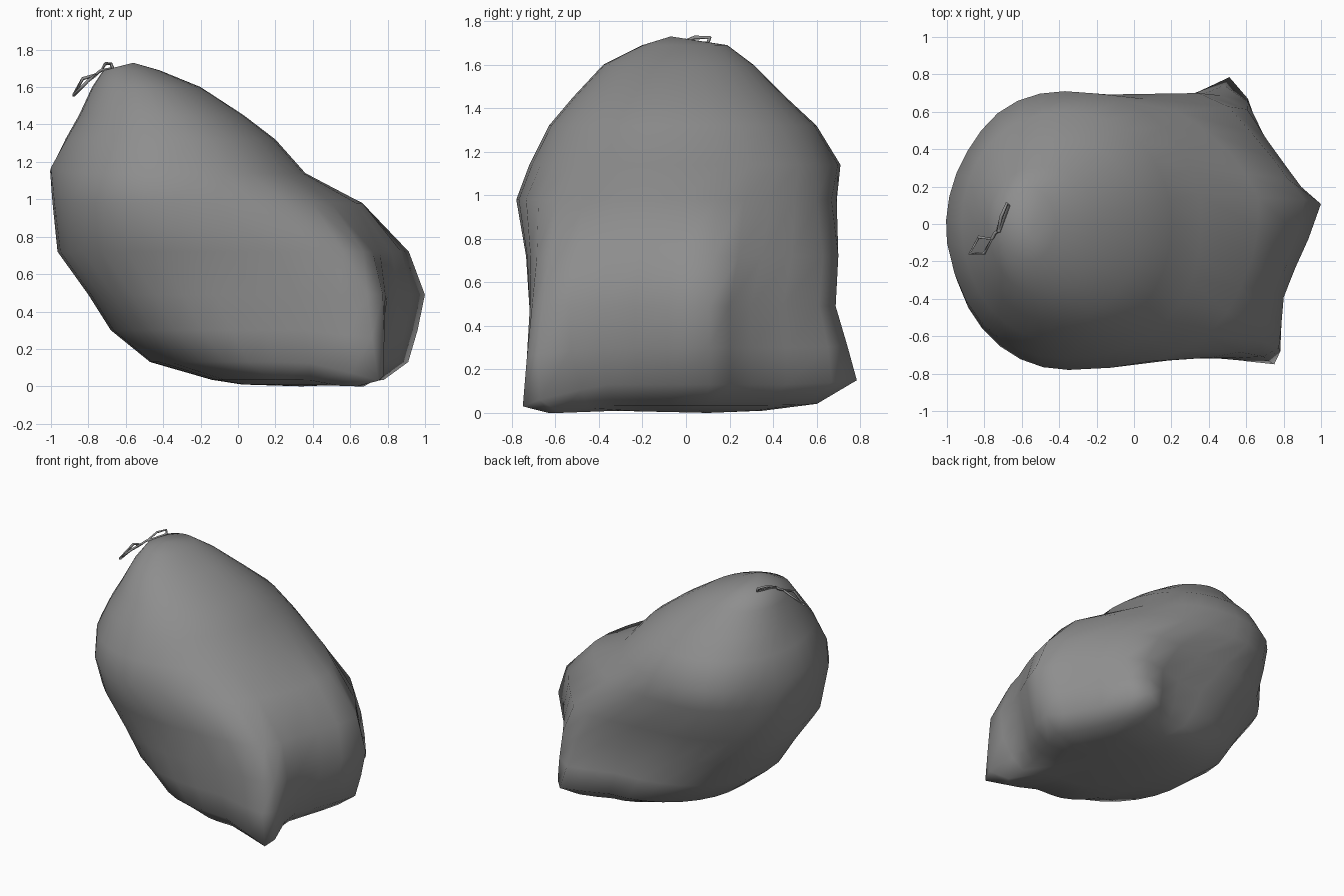
import bpy, bmesh, math
from mathutils import Vector

if "Cube" in bpy.data.objects:
    bpy.data.objects.remove(bpy.data.objects["Cube"])

SIDES = 32  # half of them on the right side

# slices: z, x left, x widest, x right, y front, y back, roundness left, right, cornered share
SLICES = [
    (0.01, 0.02, 0.30, 0.60, -0.35, 0.36, 2.0, 2.2, 0.8),
    (0.035, -0.14, 0.25, 0.78, -0.61, 0.58, 2.0, 2.4, 1.0),
    (0.13, -0.47, 0.20, 0.91, -0.69, 0.72, 2.1, 2.4, 1.0),
    (0.30, -0.68, 0.15, 0.96, -0.71, 0.72, 2.2, 2.4, 1.0),
    (0.49, -0.80, 0.10, 1.00, -0.72, 0.69, 2.3, 2.3, 0.95),
    (0.72, -0.965, -0.05, 0.92, -0.735, 0.72, 2.3, 2.2, 0.6),
    (0.98, -0.99, -0.35, 0.68, -0.78, 0.71, 2.1, 2.1, 0.2),
    (1.14, -1.00, -0.37, 0.36, -0.72, 0.71, 2.1, 2.2, 0),
    (1.32, -0.92, -0.38, 0.20, -0.63, 0.60, 2.1, 2.1, 0),
    (1.45, -0.85, -0.42, 0.03, -0.52, 0.46, 2.1, 2.1, 0),
    (1.60, -0.78, -0.50, -0.20, -0.38, 0.31, 2.0, 2.0, 0),
    (1.69, -0.72, -0.56, -0.42, -0.20, 0.19, 2.0, 2.0, 0),
]
# right half of the cornered plan, front to back, in unit size
PLAN = [(0, -1), (0.25, -1), (0.5, -1), (0.66, -0.99), (0.75, -0.93), (0.76, -0.75),
        (0.77, -0.55), (0.84, -0.33), (0.92, -0.12), (1, 0.15), (0.88, 0.28),
        (0.80, 0.42), (0.68, 0.64), (0.56, 0.89), (0.40, 1.0), (0.2, 0.95), (0, 0.88)]


def spow(v, p):
    return math.copysign(abs(v) ** p, v)


# bag body: lofted slices with caps
bm = bmesh.new()
rings = []
for z, xl, xc, xr, yf, yb, nl, nr, w in SLICES:
    ring = []
    for i in range(SIDES):
        a = 2 * math.pi * i / SIDES - math.pi / 2
        c, s = math.cos(a), math.sin(a)
        n = nr if i <= SIDES // 2 else nl
        u, v = spow(c, 2 / n), spow(s, 2 / n)
        if i <= SIDES // 2:
            pu, pv = PLAN[i]
            u, v = u + (pu - u) * w, v + (pv - v) * w
        elif v > 0:
            v *= 1 - 0.12 * w
        x = xc + u * (xr - xc if u > 0 else xc - xl)
        ring.append(bm.verts.new((x, v * (yb if v > 0 else -yf), z)))
    rings.append(ring)
for r0, r1 in zip(rings, rings[1:]):
    for i in range(SIDES):
        j = (i + 1) % SIDES
        bm.faces.new((r0[i], r0[j], r1[j], r1[i]))
for ring, tip in ((rings[0], (0.34, 0.1, 0)), (rings[-1], (-0.56, -0.07, 1.73))):
    t = bm.verts.new(tip)
    for i in range(SIDES):
        bm.faces.new((ring[i], ring[(i + 1) % SIDES], t))
bmesh.ops.recalc_face_normals(bm, faces=bm.faces)


# pulled corners and dents: drag the nearest surface point, with falloff
def pull(target, radius):
    target = Vector(target)
    near = min(bm.verts, key=lambda v: (v.co - target).length)
    origin, move = near.co.copy(), target - near.co
    for v in bm.verts:
        d = (v.co - origin).length / radius
        if d < 1:
            v.co += move * (1 - d) ** 1.3


pull((0.71, -0.46, 0.13), 0.24)    # dent beside the front corner
pull((0.75, -0.75, 0.03), 0.32)    # front bottom corner
pull((0.51, 0.785, 0.15), 0.30)    # back bottom corner
pull((-1.00, -0.10, 1.17), 0.30)   # leftmost bulge
pull((-0.87, 0.36, 0.96), 0.35)    # dent on the back left
for v in bm.verts:
    v.co.z = max(v.co.z, 0)

mesh = bpy.data.meshes.new("bag_body")
bm.to_mesh(mesh)
bm.free()
mesh.shade_smooth()
bag = bpy.data.objects.new("bag_body", mesh)
bpy.context.collection.objects.link(bag)

dark = bpy.data.materials.new("dark_plastic")
dark.diffuse_color = (0.27, 0.27, 0.27, 1)
dark.use_nodes = True
dark.node_tree.nodes["Principled BSDF"].inputs["Base Color"].default_value = dark.diffuse_color
mesh.materials.append(dark)


# tie: two thin closed loops and a short knot strand
def strand(name, pts, closed):
    cu = bpy.data.curves.new(name, 'CURVE')
    cu.dimensions = '3D'
    cu.bevel_depth = 0.009
    cu.bevel_resolution = 0
    cu.materials.append(dark)
    sp = cu.splines.new('POLY')
    sp.points.add(len(pts) - 1)
    for p, co in zip(sp.points, pts):
        p.co = (*co, 1)
    sp.use_cyclic_u = closed
    bpy.context.collection.objects.link(bpy.data.objects.new(name, cu))


strand("tie_loop_low", [(-0.76, -0.08, 1.665), (-0.83, -0.07, 1.645), (-0.88, -0.16, 1.555),
                        (-0.80, -0.155, 1.635)], True)
strand("tie_loop_high", [(-0.73, -0.04, 1.69), (-0.71, 0.04, 1.725), (-0.68, 0.11, 1.725),
                         (-0.67, 0.10, 1.70), (-0.72, -0.04, 1.69)], True)
strand("tie_knot", [(-0.76, -0.08, 1.665), (-0.745, -0.05, 1.68), (-0.73, -0.04, 1.69)], False)
